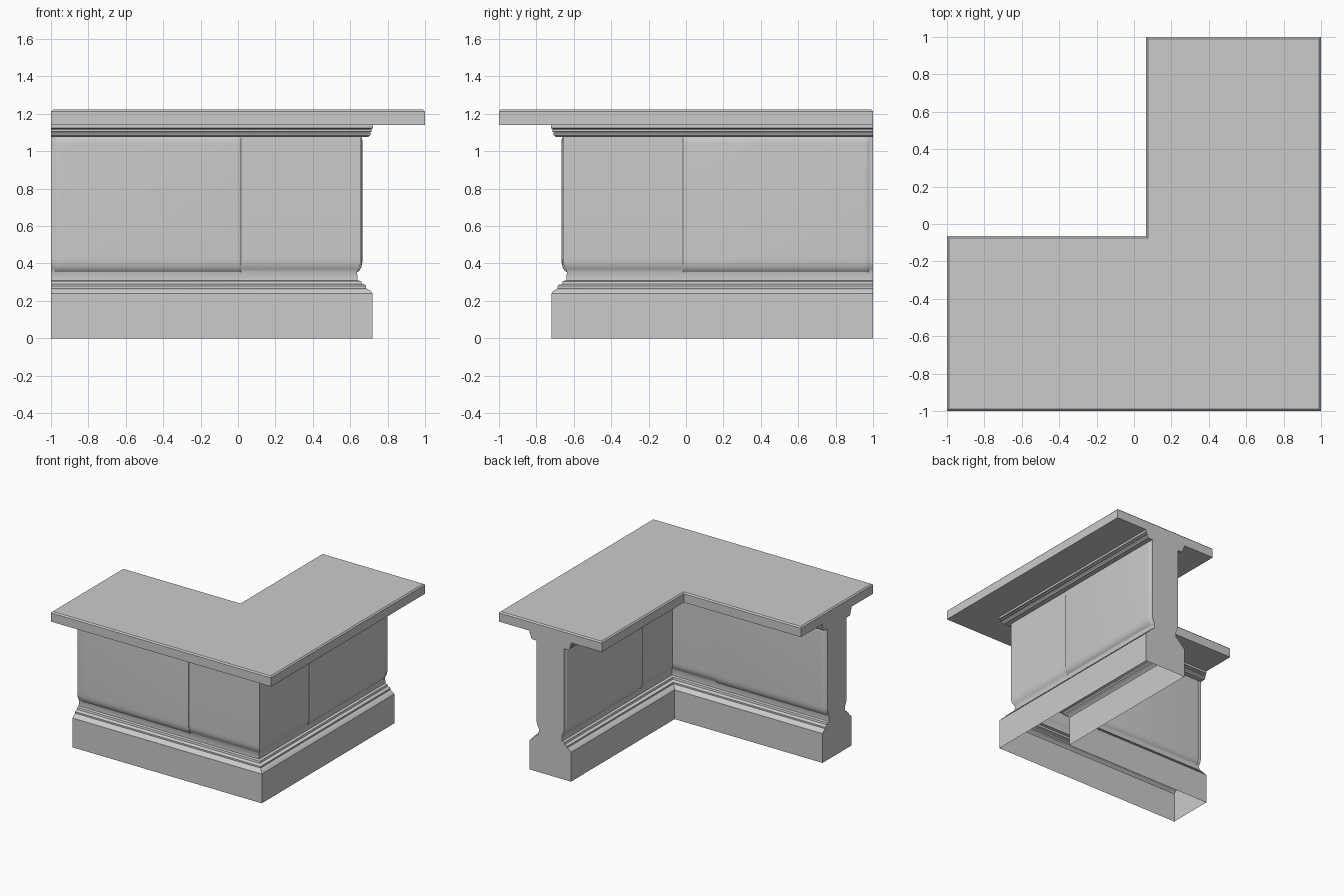
import bpy, bmesh

if "Cube" in bpy.data.objects:
    bpy.data.objects.remove(bpy.data.objects["Cube"])

C = 0.5325   # centre line of each leg, measured from the origin


def finish(name, bm, angle=0.6):
    bmesh.ops.recalc_face_normals(bm, faces=bm.faces)
    me = bpy.data.meshes.new(name)
    bm.to_mesh(me)
    bm.free()
    ob = bpy.data.objects.new(name, me)
    bpy.context.collection.objects.link(ob)
    bpy.ops.object.select_all(action='DESELECT')
    ob.select_set(True)
    bpy.context.view_layer.objects.active = ob
    bpy.ops.object.shade_smooth_by_angle(angle=angle)
    return ob


def sweep_corner(bm, profile, skip_bottom):
    """Carry a closed (offset, z) section along both legs with a mitred corner."""
    rings = []
    for station in range(3):
        ring = []
        for d, z in profile:
            o = C + d
            x, y = ((-1, -o), (o, -o), (o, 1))[station]
            ring.append(bm.verts.new((x, y, z)))
        rings.append(ring)
    n = len(profile)
    for a, b in zip(rings, rings[1:]):
        for i in range(n - 1 if skip_bottom else n):
            j = (i + 1) % n
            bm.faces.new((a[i], a[j], b[j], b[i]))
    bm.faces.new(rings[0])
    bm.faces.new(rings[2])


# Counter wall: plinth, stepped base moulding, neck, wall and cornice, hollow below
half = [(0.1875, 0), (0.1875, 0.24), (0.175, 0.255), (0.165, 0.26), (0.153, 0.267),
        (0.153, 0.28), (0.145, 0.287), (0.13, 0.29), (0.126, 0.305), (0.107, 0.31),
        (0.104, 0.355), (0.111, 0.37), (0.119, 0.385), (0.124, 0.405),
        (0.125, 0.43), (0.125, 1.075), (0.165, 1.077), (0.176, 1.087),
        (0.178, 1.097), (0.17, 1.102), (0.184, 1.106), (0.184, 1.115),
        (0.177, 1.118), (0.189, 1.123), (0.189, 1.14)]
bm = bmesh.new()
sweep_corner(bm, half + [(-d, z) for d, z in reversed(half)], True)
finish("counter_wall", bm)

# Counter top with a fine chamfer on the upper rim
W = 0.4675
bm = bmesh.new()
outline = [(-1, -1), (1, -1), (1, 1), (C - W, 1), (C - W, W - C), (-1, W - C)]
face = bm.faces.new([bm.verts.new((x, y, 1.14)) for x, y in outline])
up = bmesh.ops.extrude_face_region(bm, geom=[face], use_keep_orig=True)
bmesh.ops.translate(bm, verts=[v for v in up["geom"] if isinstance(v, bmesh.types.BMVert)],
                    vec=(0, 0, 0.082))
bmesh.ops.recalc_face_normals(bm, faces=bm.faces)
rim = [e for e in bm.edges if all(v.co.z > 1.2 for v in e.verts)]
bmesh.ops.bevel(bm, geom=rim, offset=0.01, segments=1, affect='EDGES')
finish("counter_top", bm, 0.4)

# Raised panels with rounded ends, on both faces of both legs
section = [(0.104, 0.355), (0.113, 0.365), (0.122, 0.38), (0.127, 0.405),
           (0.128, 0.43), (0.128, 1.04), (0.127, 1.06), (0.122, 1.076)]
stations = [(-0.985, -0.006), (-0.975, 0.001), (-0.965, 0.004), (-0.95, 0.005),
            (0.003, 0.005), (0.011, 0.004), (0.015, 0.001), (0.015, -0.006)]


def panel(name, side, swap):
    bm = bmesh.new()
    rings = []
    for t, proud in stations:
        ring = []
        for d, z in section:
            o = -(C + side * (d + proud))
            ring.append(bm.verts.new((-o, -t, z) if swap else (t, o, z)))
        rings.append(ring)
    for a, b in zip(rings, rings[1:]):
        for i in range(len(section) - 1):
            bm.faces.new((a[i], a[i + 1], b[i + 1], b[i]))
    ob = finish(name, bm)
    # point open panel faces away from the wall
    axis, outward = (0, side) if swap else (1, -side)
    if sum(p.normal[axis] * p.area for p in ob.data.polygons) * outward < 0:
        ob.data.flip_normals()


for swap, leg in ((False, "front"), (True, "right")):
    panel(leg + "_outer_panel", 1, swap)
    panel(leg + "_inner_panel", -1, swap)
